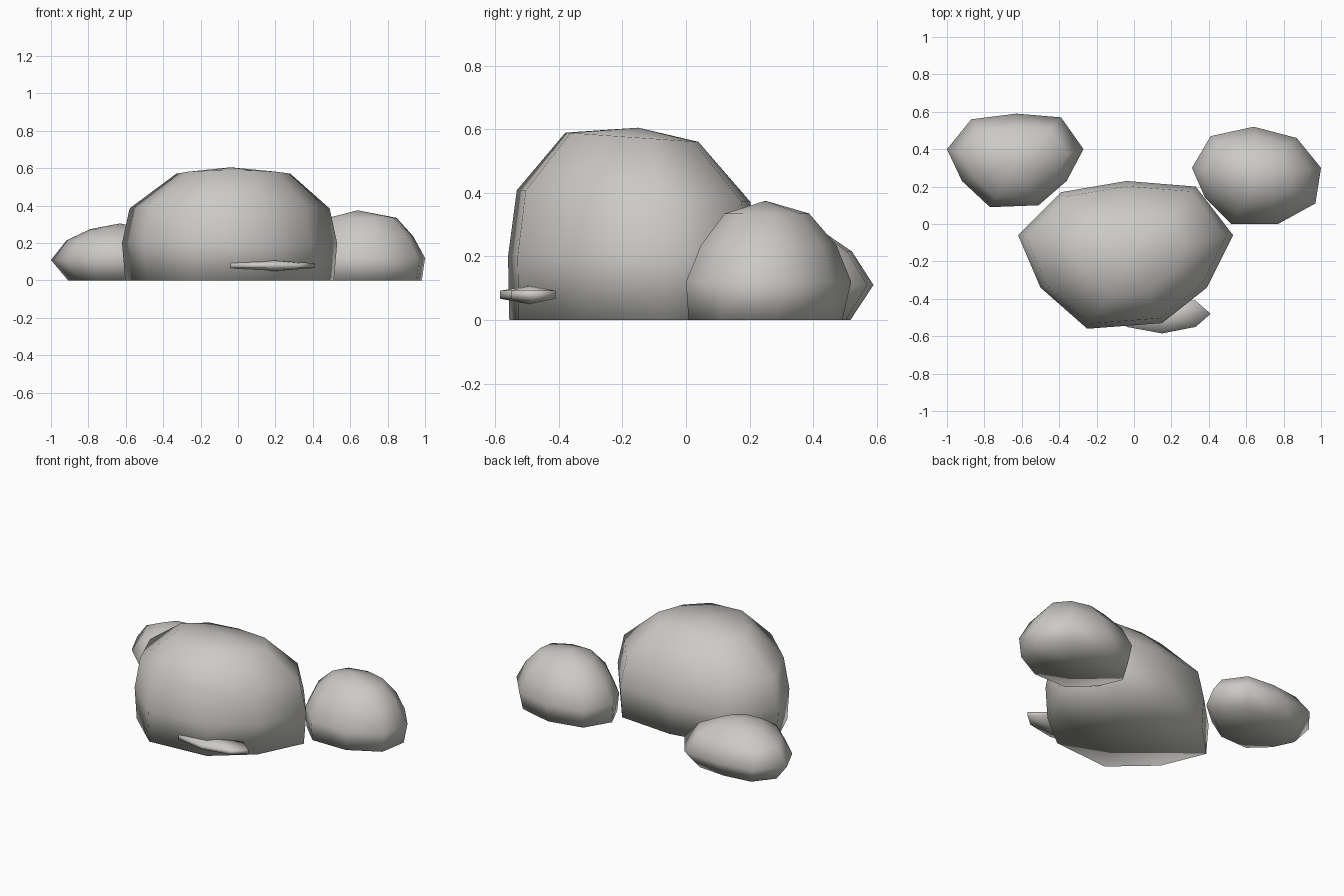
import bpy, bmesh

cube = bpy.data.objects.get("Cube")
if cube:
    bpy.data.objects.remove(cube, do_unlink=True)

stone = bpy.data.materials.new("warm_grey_stone")
stone.use_nodes = True
colour = (0.60, 0.59, 0.57, 1)
stone.diffuse_color = colour
stone.node_tree.nodes["Principled BSDF"].inputs["Base Color"].default_value = colour


def rock(name, outline, levels, bottom, top):
    """Loft scaled copies of a plan outline, then close both ends with fans.
    Each level is height, scale x, scale y, shift x, shift y, tilt towards the back."""
    xs, ys = zip(*outline)
    cx, cy = (min(xs) + max(xs)) / 2, (min(ys) + max(ys)) / 2
    bm = bmesh.new()
    rings = []
    for z, sx, sy, dx, dy, tilt in levels:
        rings.append([bm.verts.new((cx + (x - cx) * sx + dx, cy + (y - cy) * sy + dy,
                                    z + tilt * (y - cy) * sy)) for x, y in outline])
    n = len(outline)
    for low, high in zip(rings, rings[1:]):
        for i in range(n):
            j = (i + 1) % n
            bm.faces.new((low[i], low[j], high[j], high[i]))
    for ring, tip in ((rings[0], bottom), (rings[-1], top)):
        centre = bm.verts.new(tip)
        for i in range(n):
            bm.faces.new((ring[i], ring[(i + 1) % n], centre))
    bmesh.ops.recalc_face_normals(bm, faces=bm.faces[:])
    for face in bm.faces:
        face.smooth = True
    mesh = bpy.data.meshes.new(name)
    bm.to_mesh(mesh)
    bm.free()
    mesh.materials.append(stone)
    obj = bpy.data.objects.new(name, mesh)
    bpy.context.collection.objects.link(obj)
    return obj


# Large central boulder
rock("large_boulder",
     [(-.62, -.06), (-.39, .17), (-.04, .23), (.33, .20), (.53, -.06),
      (.39, -.34), (.15, -.53), (-.25, -.56), (-.50, -.34)],
     [(0, .97, .99, 0, 0, 0), (.20, 1, 1, 0, 0, 0),
      (.39, .93, .93, 0, 0, -.05), (.575, .53, .53, .02, -.005, -.07)],
     (-.04, -.17, 0), (-.04, -.15, .605))

# Boulder at the back on the left
rock("left_boulder",
     [(.31, .30), (.41, .47), (.64, .52), (.87, .46), (1.0, .30),
      (.97, .11), (.77, 0), (.52, 0), (.38, .14)],
     [(0, .95, .93, 0, -.01, 0), (.12, 1, 1, 0, 0, 0),
      (.235, .82, .82, 0, 0, 0), (.335, .53, .51, .01, -.005, 0)],
     (.65, .25, 0), (.64, .25, .375))

# Boulder at the back on the right
rock("right_boulder",
     [(-1, .40), (-.87, .56), (-.63, .59), (-.39, .57), (-.27, .40),
      (-.36, .23), (-.51, .10), (-.77, .09), (-.92, .23)],
     [(0, .75, .75, 0, -.01, 0), (.11, 1, 1, 0, 0, 0),
      (.215, .77, .77, 0, -.01, 0), (.275, .42, .42, 0, -.01, 0)],
     (-.635, .33, 0), (-.63, .34, .305))

# Thin flat stone set into the front of the large boulder
rock("flat_stone",
     [(-.04, -.49), (.04, -.42), (.18, -.41), (.33, -.41), (.41, -.48),
      (.33, -.55), (.15, -.585), (-.04, -.55)],
     [(.067, 1, 1, 0, 0, 0), (.092, 1, 1, 0, 0, 0)],
     (.19, -.495, .05), (.19, -.495, .107))
